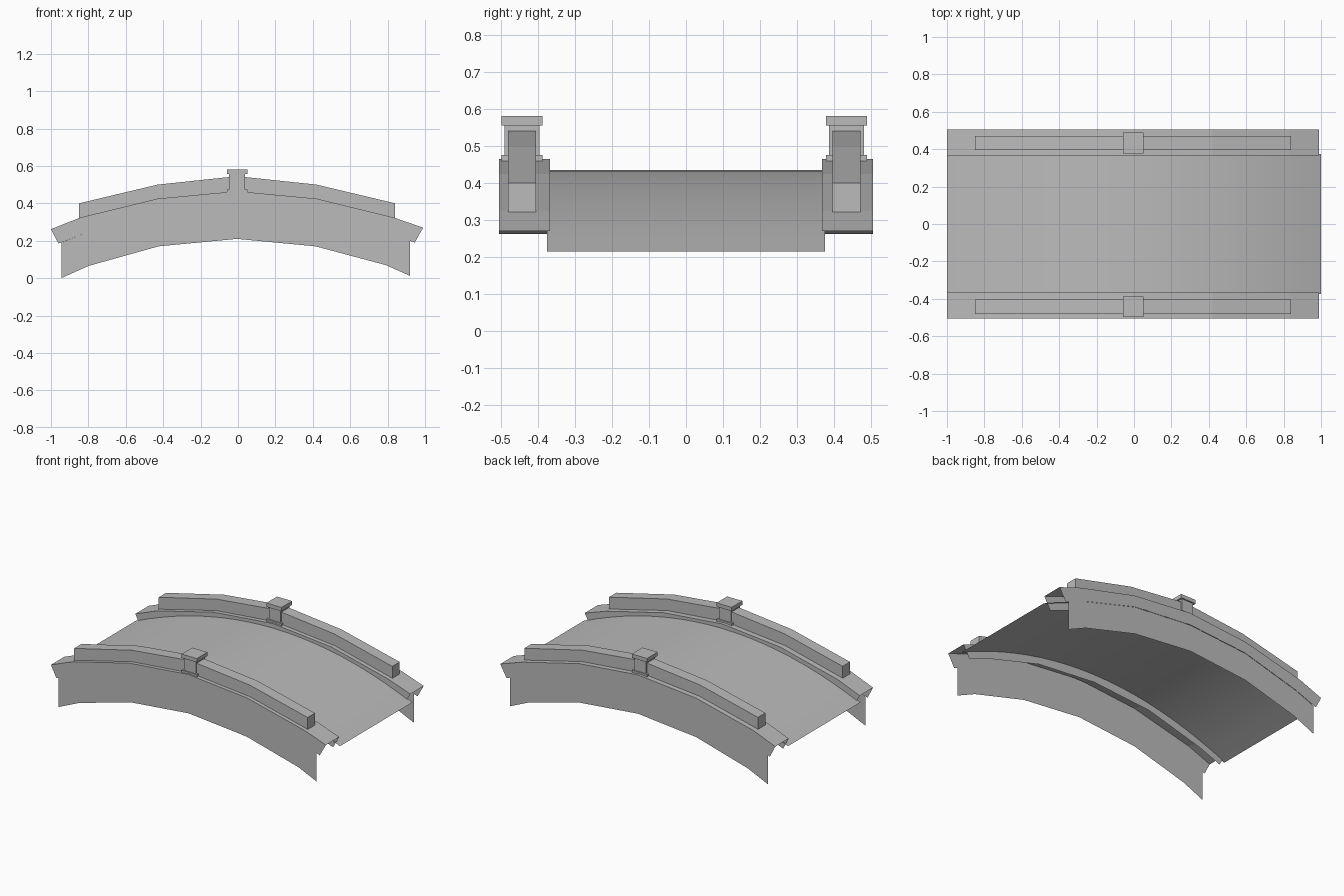
import bpy
import bmesh
from mathutils import Vector

if "Cube" in bpy.data.objects:
    bpy.data.objects.remove(bpy.data.objects["Cube"], do_unlink=True)

# Single stone colour
stone = bpy.data.materials.new("pale_grey_stone")
stone.use_nodes = True
GREY = (0.5, 0.5, 0.5, 1)
stone.diffuse_color = GREY
stone.node_tree.nodes["Principled BSDF"].inputs["Base Color"].default_value = GREY


def finish(name, bm):
    mesh = bpy.data.meshes.new(name)
    bm.to_mesh(mesh)
    bm.free()
    mesh.materials.append(stone)
    obj = bpy.data.objects.new(name, mesh)
    bpy.context.collection.objects.link(obj)
    return obj


def loft(name, rows, facing=None):
    """Join cross-sections; an open sheet faces `facing`, else a capped solid."""
    bm = bmesh.new()
    rings = [[bm.verts.new(p) for p in row] for row in rows]
    count = len(rings[0])
    for a, b in zip(rings, rings[1:]):
        for i in range(count - 1 if facing else count):
            j = (i + 1) % count
            bm.faces.new((a[i], a[j], b[j], b[i]))
    if facing:
        bm.normal_update()
        if sum(f.normal.dot(Vector(facing)) * f.calc_area() for f in bm.faces) < 0:
            bmesh.ops.reverse_faces(bm, faces=bm.faces[:])
    else:
        bm.faces.new(rings[0])
        bm.faces.new(rings[-1])
        bmesh.ops.recalc_face_normals(bm, faces=bm.faces[:])
    return finish(name, bm)


def box(name, centre, size):
    bm = bmesh.new()
    bmesh.ops.create_cube(bm, size=1)
    for v in bm.verts:
        v.co = Vector(centre) + Vector(c * s for c, s in zip(v.co, size))
    return finish(name, bm)


# Arched profiles in x, z
kerb_top = [(-1, .262), (-.84, .325), (-.43, .425), (-.005, .465),
            (.42, .425), (.83, .325), (.99, .27)]
kerb_base = [(-.96, .185), (-.81, .243), (-.425, .35), (-.005, .385),
             (.415, .35), (.8, .245), (.945, .19)]
skirt_top = [(-.945, .19)] + kerb_base[1:-1] + [(.92, .2)]
skirt_base = [(-.945, 0), (-.8, .065), (-.425, .17), (-.005, .21),
              (.415, .17), (.79, .07), (.92, .012)]
rail_top = [(-.85, .4), (-.43, .5), (-.005, .545), (.42, .5), (.84, .4)]
rail_base = [(-.85, .32)] + kerb_top[2:5] + [(.84, .32)]

# Curved road deck
steps = 20
deck_x = [-1 + 2 * i / steps for i in range(steps + 1)]
deck = loft("road_deck", [[(x, y, .435 - .22 * x * x) for y in (-.375, .375)]
                          for x in deck_x], (0, 0, 1))
bpy.ops.object.select_all(action='DESELECT')
deck.select_set(True)
bpy.context.view_layer.objects.active = deck
bpy.ops.object.shade_smooth_by_angle()

for label, side, mid in (("front", -1, -.442), ("back", 1, .433)):
    outer, inner = side * .505, side * .367
    # Kerb: a channel open below and at both ends
    loft(label + "_kerb", [[(b[0], outer, b[1]), (t[0], outer, t[1]),
                            (t[0], inner, t[1]), (b[0], inner, b[1])]
                           for t, b in zip(kerb_top, kerb_base)], (0, 0, 1))
    # Arched side wall
    loft(label + "_side_wall", [[(b[0], side * .503, b[1]), (t[0], side * .503, t[1])]
                                for t, b in zip(skirt_top, skirt_base)], (0, side, 0))
    # Parapet rail
    loft(label + "_rail", [[(b[0], mid - .038, b[1]), (t[0], mid - .038, t[1]),
                            (t[0], mid + .038, t[1]), (b[0], mid + .038, b[1])]
                           for t, b in zip(rail_top, rail_base)])
    # Central post with foot and cap
    box(label + "_post_foot", (-.005, mid, .465), (.11, .11, .02))
    box(label + "_post", (-.005, mid, .512), (.085, .094, .09))
    box(label + "_post_cap", (-.005, mid, .568), (.11, .11, .025))
